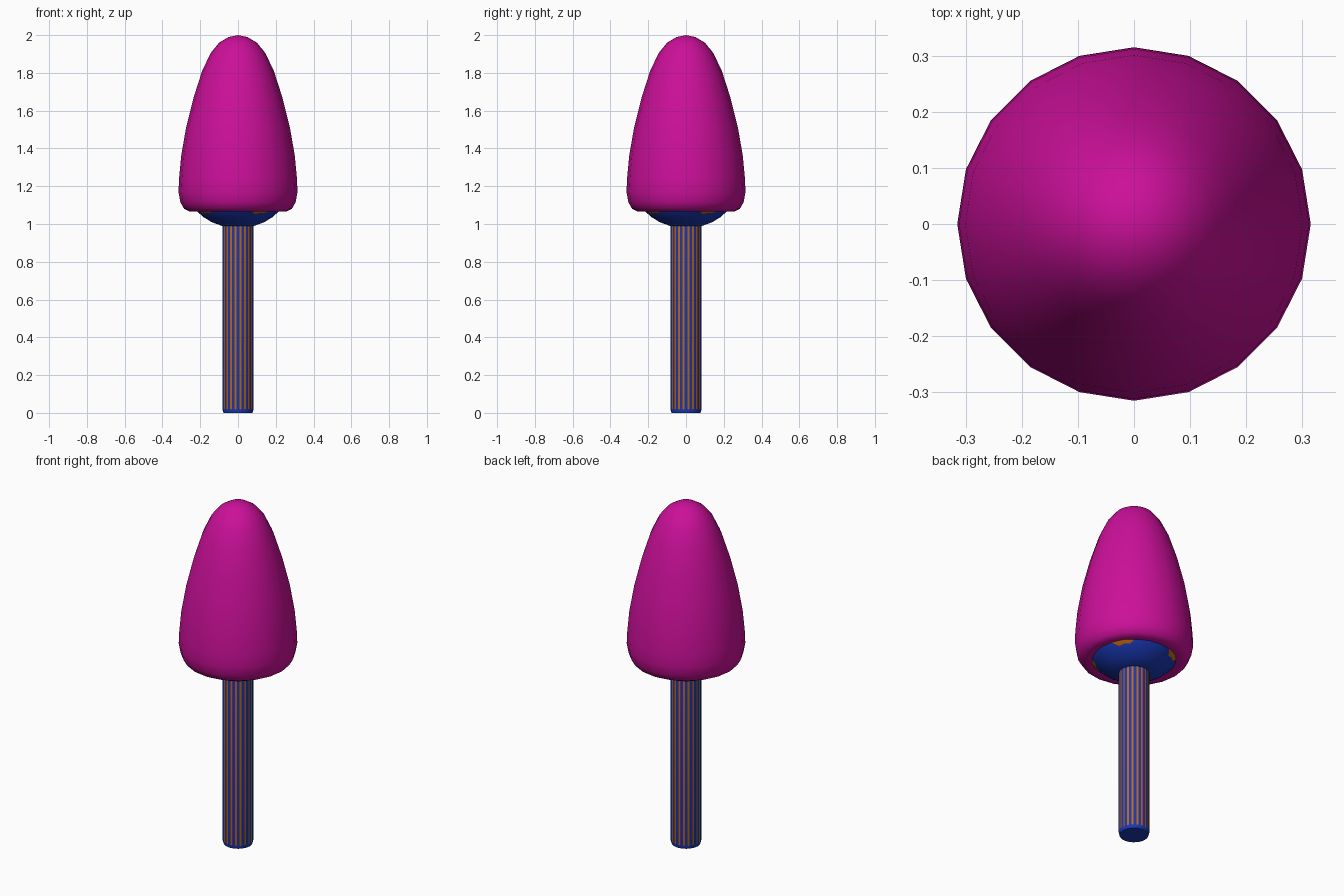
import bpy, bmesh
from math import sin, cos, pi, radians

if "Cube" in bpy.data.objects:
    bpy.data.objects.remove(bpy.data.objects["Cube"])


def lathe(name, profile, color, sides=20, turn=0.0, lobes=0.0, lobe_angle=0.0):
    """Revolve an (r, z) profile listed from bottom to top; r = 0 makes a pole."""
    bm = bmesh.new()
    rings = []
    for r, z in profile:
        if r == 0:
            rings.append([bm.verts.new((0, 0, z))] * sides)
            continue
        ring = []
        for i in range(sides):
            a = 2 * pi * i / sides + turn
            rr = r * (1 + lobes * cos(4 * (a - lobe_angle)))
            ring.append(bm.verts.new((rr * cos(a), rr * sin(a), z)))
        rings.append(ring)
    for low, high in zip(rings, rings[1:]):
        for i in range(sides):
            j = (i + 1) % sides
            corners = list(dict.fromkeys((low[i], low[j], high[j], high[i])))
            bm.faces.new(corners)
    bmesh.ops.recalc_face_normals(bm, faces=bm.faces[:])
    mesh = bpy.data.meshes.new(name)
    bm.to_mesh(mesh)
    bm.free()
    mat = bpy.data.materials.get(color) or bpy.data.materials.new(color)
    mat.diffuse_color = (*COLORS[color], 1)
    mat.use_nodes = True
    mat.node_tree.nodes["Principled BSDF"].inputs["Base Color"].default_value = mat.diffuse_color
    mesh.materials.append(mat)
    obj = bpy.data.objects.new(name, mesh)
    bpy.context.collection.objects.link(obj)
    bpy.context.view_layer.objects.active = obj
    obj.select_set(True)
    bpy.ops.object.shade_smooth_by_angle(angle=radians(50))
    obj.select_set(False)
    return obj


COLORS = {
    "magenta": (0.60, 0.005, 0.32),
    "blue": (0.01, 0.04, 0.46),
    "orange": (0.55, 0.14, 0.005),
    "green": (0.005, 0.30, 0.12),
}

# Tall outer crown with a rounded lip
lathe("outer_crown", [
    (0, 1.10), (0.13, 1.09), (0.21, 1.075), (0.255, 1.066), (0.285, 1.08),
    (0.305, 1.115), (0.315, 1.17), (0.312, 1.24), (0.301, 1.36),
    (0.275, 1.51), (0.235, 1.67), (0.19, 1.81), (0.145, 1.905),
    (0.10, 1.96), (0.05, 1.99), (0, 2.0)], "magenta")

# Lower bowl showing below the crown, with a lobed one poking through it
lathe("lower_bowl", [
    (0, 0.99), (0.085, 0.99), (0.14, 1.01), (0.185, 1.038),
    (0.225, 1.075), (0.24, 1.10), (0, 1.12)], "blue")
lathe("lobed_bowl", [
    (0, 1.02), (0.12, 1.022), (0.178, 1.043),
    (0.222, 1.075), (0.235, 1.10), (0, 1.11)],
    "orange", sides=40, lobes=0.04, lobe_angle=radians(33))

# Overlapping stems whose corners show as vertical stripes
for name, color, r, turn, base in (
        ("blue_stem", "blue", 0.0820, 0, 0.006),
        ("orange_stem", "orange", 0.0818, 9, 0.009),
        ("green_stem", "green", 0.0812, 5, 0.011),
        ("magenta_stem", "magenta", 0.0812, 13, 0.011)):
    lathe(name, [(0, base - 0.006), (r - 0.005, base - 0.006), (r, base + 0.012),
                 (r, 1.03), (0, 1.03)], color, turn=radians(turn))
